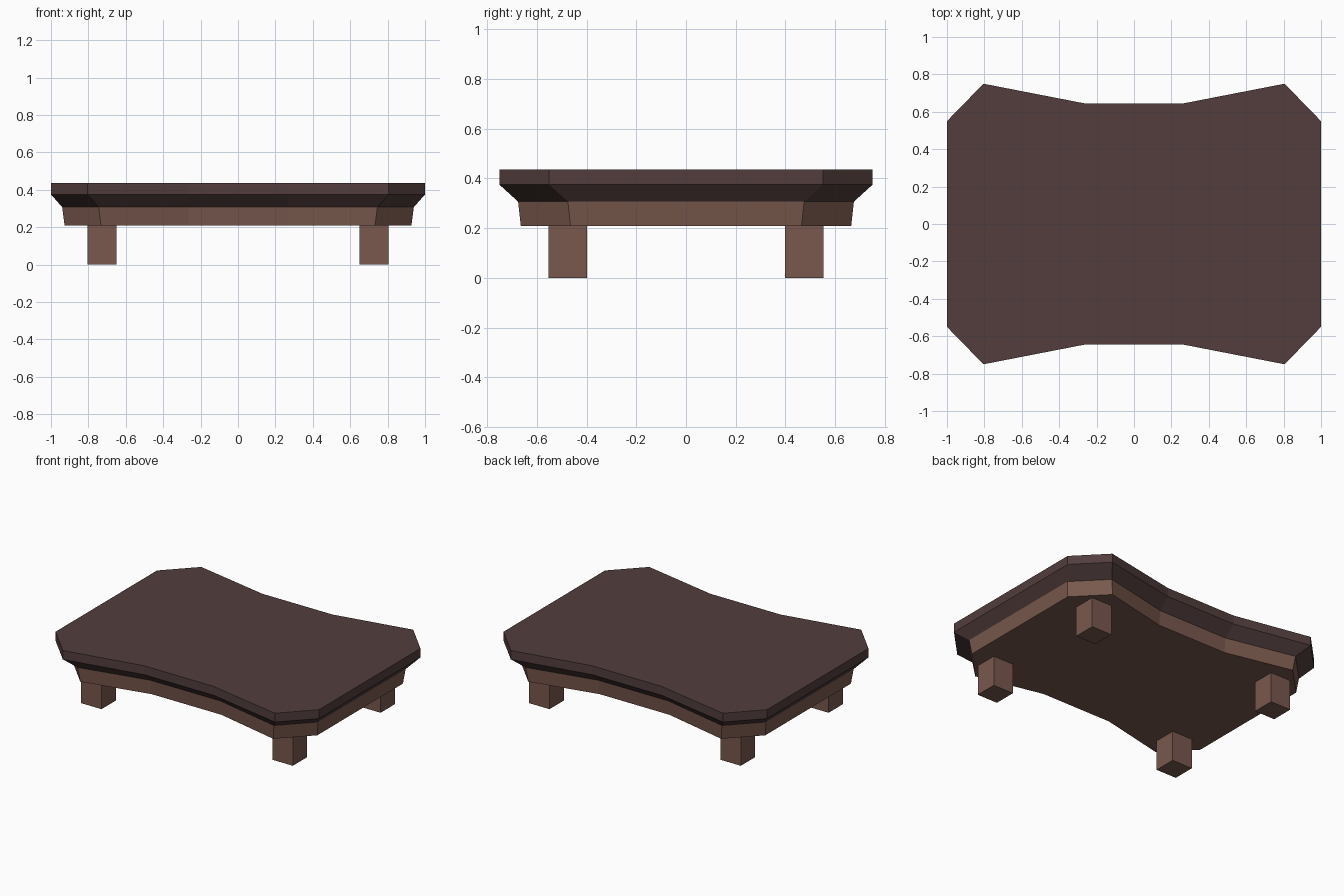
import bpy
import bmesh

cube = bpy.data.objects.get("Cube")
if cube:
    bpy.data.objects.remove(cube, do_unlink=True)


def make_material(name, rgb):
    mat = bpy.data.materials.new(name)
    mat.use_nodes = True
    color = (*rgb, 1)
    mat.diffuse_color = color
    node = next(n for n in mat.node_tree.nodes if n.type == 'BSDF_PRINCIPLED')
    node.inputs["Base Color"].default_value = color
    node.inputs["Roughness"].default_value = 0.8
    return mat


dark_wood = make_material("dark wood", (0.084, 0.047, 0.046))
brown_wood = make_material("brown wood", (0.190, 0.099, 0.075))

# One quarter of the outline, from the side edge to the waist
QUARTER = [(1.0, 0.55), (0.805, 0.75), (0.265, 0.645)]


def outline(dx, dy):
    """Full counter-clockwise outline, drawn in by dx and dy."""
    q = [(x - (dx if x > 0.5 else 0), y - dy) for x, y in QUARTER]
    left = [(-x, y) for x, y in reversed(q)]
    half = q + left
    return half + [(-x, -y) for x, y in half]


def add_object(name, bm, mat):
    bmesh.ops.recalc_face_normals(bm, faces=bm.faces)
    mesh = bpy.data.meshes.new(name)
    bm.to_mesh(mesh)
    bm.free()
    mesh.materials.append(mat)
    obj = bpy.data.objects.new(name, mesh)
    bpy.context.collection.objects.link(obj)
    return obj


def loft(name, levels, mat):
    """Stack outlines given as (z, dx, dy), bottom to top, and cap them."""
    bm = bmesh.new()
    rings = [[bm.verts.new((x, y, z)) for x, y in outline(dx, dy)]
             for z, dx, dy in levels]
    for low, high in zip(rings, rings[1:]):
        n = len(low)
        for i in range(n):
            j = (i + 1) % n
            bm.faces.new((low[i], low[j], high[j], high[i]))
    bm.faces.new(rings[0][::-1])
    bm.faces.new(rings[-1])
    return add_object(name, bm, mat)


# Table top with a chamfered underside
loft("table_top", [(0.307, 0.06, 0.075), (0.375, 0, 0), (0.436, 0, 0)], dark_wood)

# Slightly tapered apron
loft("apron", [(0.208, 0.073, 0.086), (0.307, 0.06, 0.075)], brown_wood)

# Four square legs
for side, sx in (("left", 1), ("right", -1)):
    for end, sy in (("front", -1), ("back", 1)):
        bm = bmesh.new()
        bmesh.ops.create_cube(bm, size=1)
        bmesh.ops.scale(bm, vec=(0.155, 0.155, 0.208), verts=bm.verts)
        bmesh.ops.translate(bm, vec=(sx * 0.726, sy * 0.476, 0.104), verts=bm.verts)
        add_object(f"{end}_{side}_leg", bm, brown_wood)
